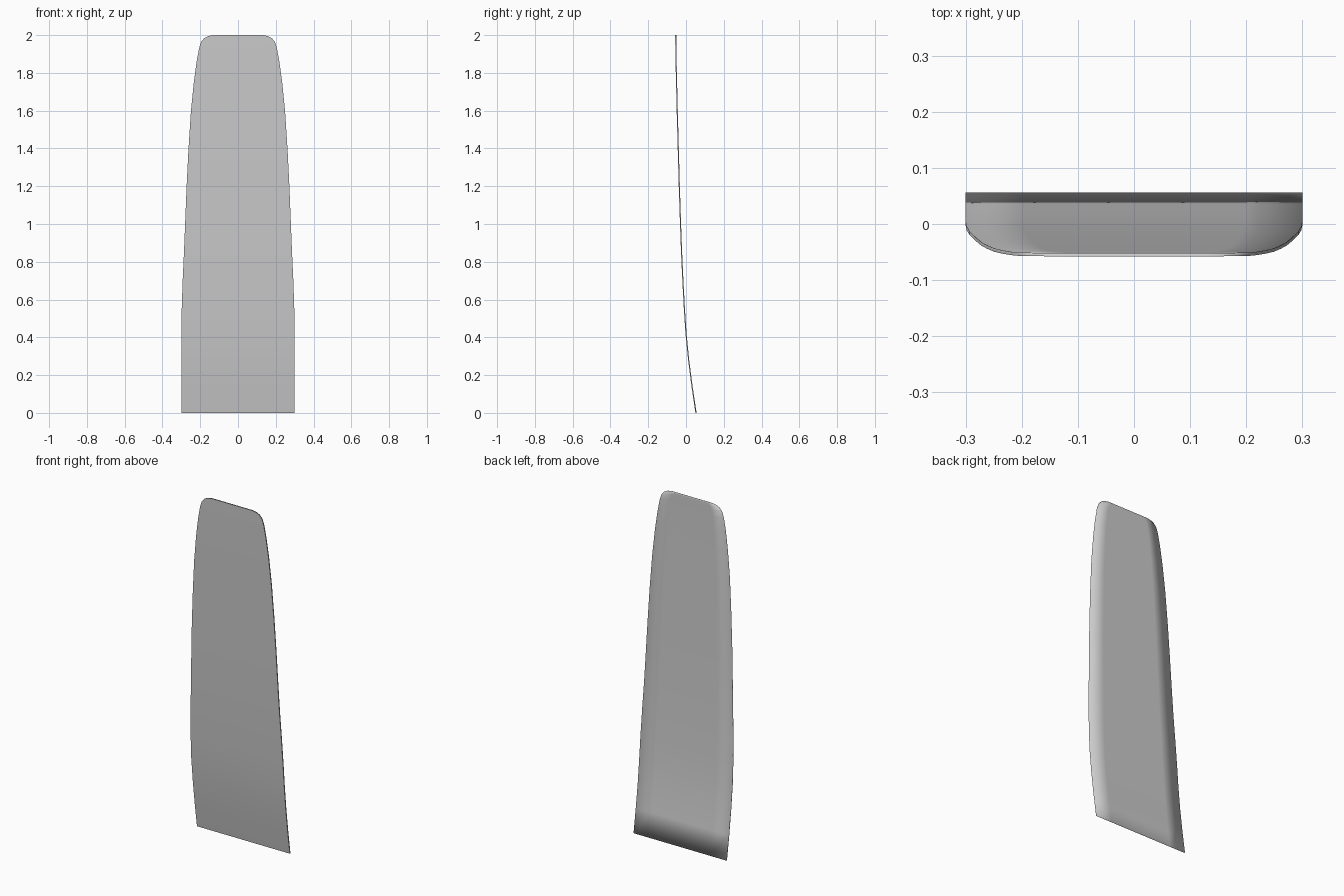
import bpy, bmesh

if "Cube" in bpy.data.objects:
    bpy.data.objects.remove(bpy.data.objects["Cube"])

# Stations up the blade: height, half width, depth of the middle of the sheet
STATIONS = [
    (0.00, 0.300, 0.0530), (0.14, 0.300, 0.0320), (0.28, 0.300, 0.0140),
    (0.42, 0.300, 0.0000), (0.55, 0.298, -0.0085), (0.70, 0.293, -0.0165),
    (0.85, 0.286, -0.0235), (1.00, 0.280, -0.0290), (1.20, 0.272, -0.0355),
    (1.40, 0.262, -0.0410), (1.60, 0.249, -0.0465), (1.75, 0.234, -0.0500),
    (1.86, 0.219, -0.0525), (1.93, 0.206, -0.0537), (1.965, 0.195, -0.0541),
    (1.985, 0.178, -0.0543), (1.995, 0.158, -0.0545), (2.00, 0.130, -0.0545),
]
COLUMNS = [-1, -0.66, -0.22, 0.22, 0.66, 1]
THICKNESS = 0.006

bm = bmesh.new()


def add_sheet(offset, flip):
    """One curved skin of the blade, as a grid of quads."""
    rows = [[bm.verts.new((c * w, y + offset, z)) for c in COLUMNS]
            for z, w, y in STATIONS]
    for a, b in zip(rows, rows[1:]):
        for i in range(len(COLUMNS) - 1):
            quad = [a[i], a[i + 1], b[i + 1], b[i]]
            bm.faces.new(quad[::-1] if flip else quad)
    # outline loop of this skin
    return (rows[0] + [r[-1] for r in rows[1:-1]] + rows[-1][::-1]
            + [r[0] for r in rows[-2:0:-1]])


# Front and back skins joined by a narrow rim
front = add_sheet(-THICKNESS / 2, False)
back = add_sheet(THICKNESS / 2, True)
n = len(front)
for i in range(n):
    j = (i + 1) % n
    bm.faces.new((front[j], front[i], back[i], back[j]))

# Smooth everywhere, with a crisp edge round the front skin
for f in bm.faces:
    f.smooth = True
for i in range(n):
    bm.edges.get((front[i], front[(i + 1) % n])).smooth = False
bmesh.ops.recalc_face_normals(bm, faces=bm.faces[:])

mesh = bpy.data.meshes.new("curved_blade")
bm.to_mesh(mesh)
bm.free()
blade = bpy.data.objects.new("curved_blade", mesh)
bpy.context.collection.objects.link(blade)
